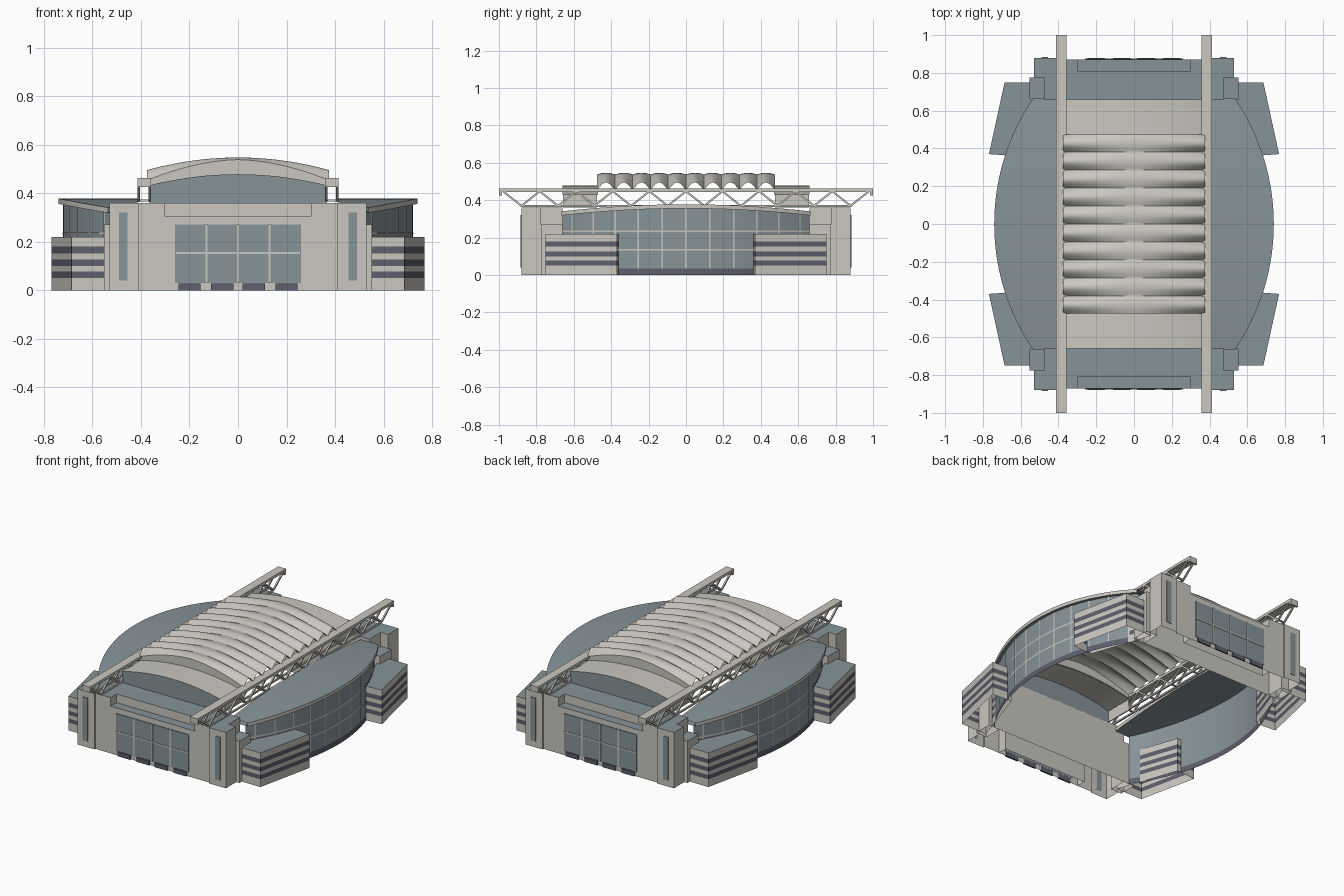
import bpy, bmesh, math
from mathutils import Vector

if "Cube" in bpy.data.objects:
    bpy.data.objects.remove(bpy.data.objects["Cube"])


def material(name, rgb):
    m = bpy.data.materials.new(name)
    m.diffuse_color = (*rgb, 1)
    m.use_nodes = True
    m.node_tree.nodes["Principled BSDF"].inputs["Base Color"].default_value = m.diffuse_color
    return m


STONE = material("pale_stone", (0.59, 0.57, 0.52))
BLUE = material("blue_grey", (0.24, 0.295, 0.32))
NAVY = material("dark_navy", (0.11, 0.115, 0.155))


def finish(name, bm, mats, mirror="", smooth=False):
    me = bpy.data.meshes.new(name)
    bm.to_mesh(me)
    bm.free()
    ob = bpy.data.objects.new(name, me)
    bpy.context.collection.objects.link(ob)
    for m in mats:
        me.materials.append(m)
    if smooth:
        bpy.ops.object.select_all(action='DESELECT')
        ob.select_set(True)
        bpy.context.view_layer.objects.active = ob
        bpy.ops.object.shade_smooth_by_angle(angle=math.radians(35))
    if mirror:
        mod = ob.modifiers.new("mirror", 'MIRROR')
        mod.use_axis = ("x" in mirror, "y" in mirror, False)
        mod.use_mirror_merge = False
    return ob


def prism(name, plan, levels, mats=(STONE, BLUE), mirror="xy", side=lambda z: 0):
    """Open-bottomed block over a counter-clockwise plan; top uses slot 1."""
    bm = bmesh.new()
    rings = [[bm.verts.new((x, y, z)) for x, y in plan] for z in levels]
    n = len(plan)
    for a, b in zip(rings, rings[1:]):
        for i in range(n):
            j = (i + 1) % n
            f = bm.faces.new((a[i], a[j], b[j], b[i]))
            f.material_index = side((a[i].co.z + b[i].co.z) / 2)
    bm.faces.new(rings[-1]).material_index = 1
    return finish(name, bm, mats, mirror)


def rect(x0, x1, y0, y1):
    return [(x0, y0), (x1, y0), (x1, y1), (x0, y1)]


def add_box(bm, x0, x1, y0, y1, z0, z1):
    v = [bm.verts.new((x, y, z)) for z in (z0, z1) for x, y in rect(x0, x1, y0, y1)]
    for f in ((3, 2, 1, 0), (4, 5, 6, 7), (0, 1, 5, 4), (1, 2, 6, 5), (2, 3, 7, 6), (3, 0, 4, 7)):
        bm.faces.new([v[i] for i in f])


def boxes(name, items, mat, mirror="xy"):
    bm = bmesh.new()
    for it in items:
        add_box(bm, *it)
    return finish(name, bm, [mat], mirror)


def add_grid(bm, f, us, vs):
    g = [[bm.verts.new(f(u, v)) for v in vs] for u in us]
    return [[bm.faces.new((g[i][j], g[i + 1][j], g[i + 1][j + 1], g[i][j + 1]))
             for j in range(len(vs) - 1)] for i in range(len(us) - 1)]


def span(a, b, n):
    return [a + (b - a) * i / n for i in range(n + 1)]


# End blocks with stepped front and corner towers
half = [(.30, -.81), (.30, -.87), (.41, -.87), (.41, -.88), (.53, -.88),
        (.53, -.775), (.476, -.775), (.476, -.66)]
plan = half + [(-x, y) for x, y in reversed(half)]
prism("end_block", plan, (0, .36), mirror="y")
prism("entrance_ledge", rect(-.30, .30, -.87, -.81), (0, .305), mirror="y")
prism("corner_block", rect(.476, .553, -.775, -.66), (0, .27))

# Entrance glazing, mullions, doors and tower slits
boxes("entrance_glass", [(-.26, .26, -.874, -.869, .03, .27)], BLUE, "y")
boxes("entrance_mullions",
      [(x - .004, x + .004, -.877, -.873, .03, .27) for x in (-.13, 0, .13)]
      + [(-.26, .26, -.877, -.873, .150, .158)], STONE, "y")
boxes("entrance_doors", [(x - .046, x + .046, -.879, -.869, 0, .028) for x in (.065, .2)], NAVY)
boxes("tower_window", [(.455, .49, -.884, -.879, .04, .32)], BLUE)

# Striped corner pods
prism("striped_pod", [(.50, -.75), (.685, -.75), (.768, -.37), (.635, -.36)],
      (0, .05, .077, .10, .127, .152, .18, .22), (STONE, BLUE, NAVY),
      side=lambda z: 2 if .05 < z < .077 or .10 < z < .127 or .152 < z < .18 else 0)

# Curved glass side halls
R, CX = 1.16, .72 - 1.16
A = math.asin(.66 / R)


def roof_z(y):
    return .378 - .037 * (y / .66) ** 2


def wall(r):
    def f(a, z):
        y = R * math.sin(a)
        return (CX + r * math.cos(a), r * math.sin(a), min(z, roof_z(y) - .02))
    return f


bm = bmesh.new()
for row in add_grid(bm, wall(R), span(-A, A, 40), (0, .035, 1)):
    row[0].material_index = 1
finish("glass_wall", bm, [BLUE, NAVY], "x", True)

bm = bmesh.new()
for z in (.135, .235):
    add_grid(bm, wall(R + .003), span(-A, A, 40), (z - .004, z + .004))
for i in range(-5, 6):
    a = i * .1103
    add_grid(bm, wall(R + .0035), (a - .0035, a + .0035), (.035, 1))
finish("wall_mullions", bm, [STONE], "x")

# Side roofs: gently arched lens slabs with pale rim
RR = R + .02
AR = math.asin(.665 / RR)
arc = span(-AR, AR, 40)
bm = bmesh.new()


def slab(dz):
    def f(t, a):
        y = RR * math.sin(a)
        return (.413 + t * (CX + RR * math.cos(a) - .413), y, roof_z(y) + dz)
    return f


add_grid(bm, slab(0), (0, 1), arc)
for row in add_grid(bm, slab(-.022), (0, 1), arc):
    for f in row:
        f.normal_flip()
for t in (0, 1):
    rim = add_grid(bm, lambda a, d: slab(d)(t, a), arc, (-.022, 0))
    for row in rim:
        row[0].material_index = 1
        if t == 0:
            row[0].normal_flip()
finish("side_roof", bm, [BLUE, STONE], "x", True)


# Low vault at both ends with blue gable and short side walls
def vault_z(x):
    return .478 - .046 * (x / .365) ** 2


xs = span(-.365, .365, 24)
bm = bmesh.new()
add_grid(bm, lambda x, y: (x, y, vault_z(x)), xs, (-.66, -.47))
finish("low_vault", bm, [STONE], "y", True)
bm = bmesh.new()
add_grid(bm, lambda x, t: (x, -.66, .355 + t * (vault_z(x) - .355)), xs, (0, 1))
finish("gable_wall", bm, [BLUE], "y")
boxes("vault_side_wall", [(.358, .365, -.658, -.475, .36, .431)], STONE)


# Scalloped main roof: ten ribs deepening toward the eaves
def rib_z(x, y):
    s = abs(x) / .375
    t = ((y + .475) / .095) % 1
    if t < 1e-4 or t > 1 - 1e-4:
        t = 0
    depth = .009 + .033 * s ** 1.5
    return .547 - .052 * s * s - depth * (1 - math.sin(math.pi * t))


xs = span(-.375, .375, 28)
bm = bmesh.new()
add_grid(bm, lambda x, y: (x, y, rib_z(x, y)), xs, span(-.475, .475, 100))
finish("ribbed_roof", bm, [STONE], "", True)
bm = bmesh.new()
add_grid(bm, lambda x, t: (x, -.475, vault_z(x) - .002 + t * (rib_z(x, -.475) - vault_z(x) + .002)),
         xs, (0, 1))
finish("roof_end_wall", bm, [STONE], "y")


# Long roof trusses: deck, bottom rails and zigzag web on both faces
def add_bar(bm, p, q, w):
    p, q = Vector(p), Vector(q)
    d = (q - p).normalized()
    s = Vector((1, 0, 0)) * w / 2
    n = d.cross(Vector((1, 0, 0))) * w / 2
    ends = [[bm.verts.new(c + k) for k in (s + n, n - s, -s - n, s - n)] for c in (p, q)]
    for i in range(4):
        j = (i + 1) % 4
        bm.faces.new((ends[0][i], ends[0][j], ends[1][j], ends[1][i]))


bm = bmesh.new()
add_box(bm, .358, .413, -1, 1, .445, .462)
for s in (-1, 1):
    add_box(bm, .358, .413, min(s, s * .985), max(s, s * .985), .425, .446)
step = 1.76 / 9
for x in (.363, .408):
    add_box(bm, x - .005, x + .005, -.88, .88, .364, .374)
    for k in range(10):
        y = -.88 + k * step
        for e in (-.5, .5):
            top = max(-.99, min(.99, y + e * step))
            add_bar(bm, (x, y, .37), (x, top, .448), .01)
for k in range(10):
    y = -.88 + k * step
    add_box(bm, .363, .408, y - .004, y + .004, .365, .373)
bmesh.ops.recalc_face_normals(bm, faces=bm.faces)
finish("roof_truss", bm, [STONE], "x")
